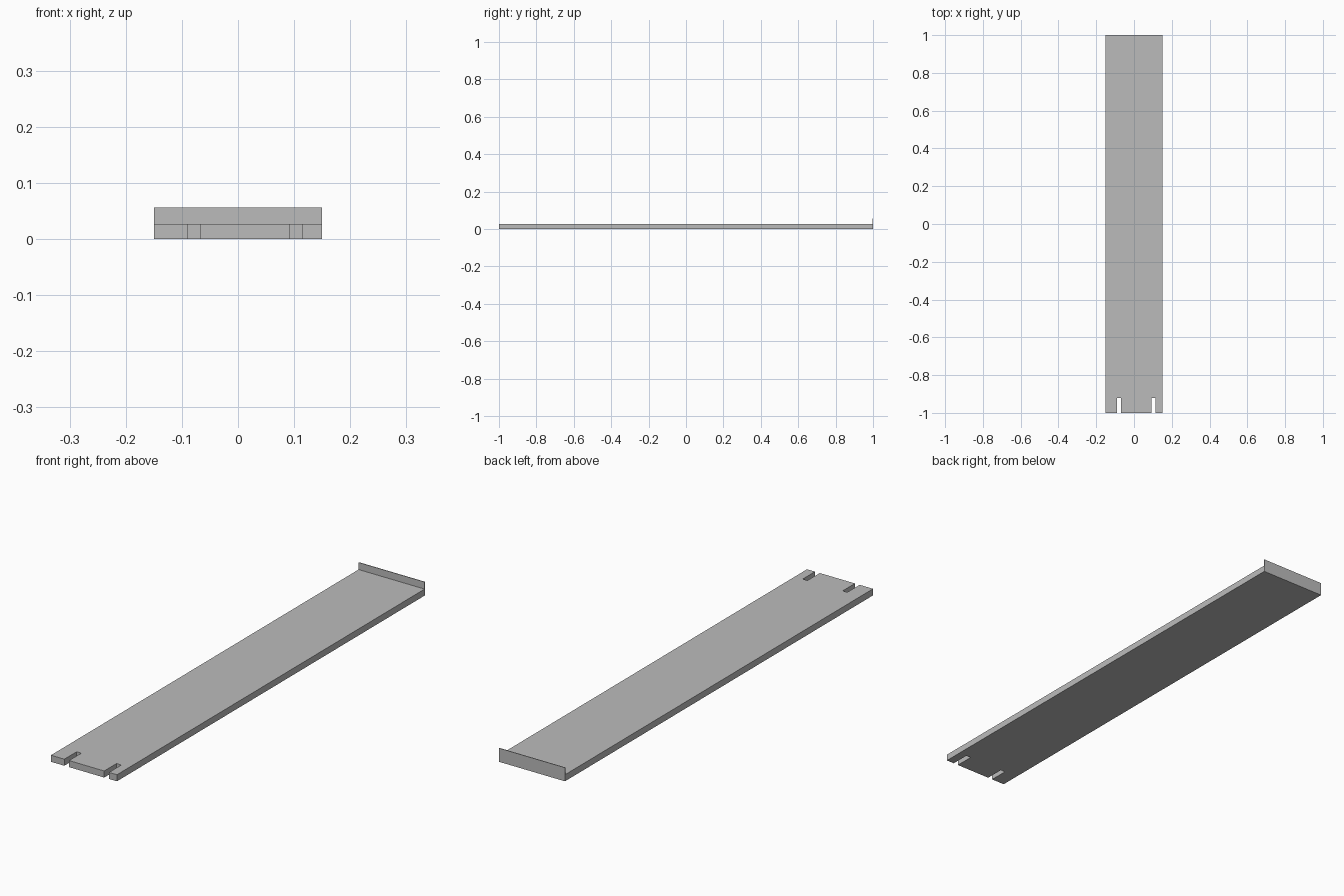
import bpy
import bmesh

cube = bpy.data.objects.get("Cube")
if cube:
    bpy.data.objects.remove(cube, do_unlink=True)

HALF_W, FRONT, BACK = 0.15, -1.0, 1.0
BOARD_TOP, LIP_TOP, LIP_THICK = 0.027, 0.056, 0.003
SLOT_END = -0.92
SLOTS = [(-0.089, -0.068), (0.092, 0.114)]

grey = bpy.data.materials.new("plain_grey")
grey.use_nodes = True
colour = (0.5, 0.5, 0.5, 1)
grey.diffuse_color = colour
grey.node_tree.nodes["Principled BSDF"].inputs["Base Color"].default_value = colour


def extrude_outline(name, outline, height):
    """Raise a flat plan outline from the ground into a solid."""
    bm = bmesh.new()
    face = bm.faces.new([bm.verts.new((x, y, 0)) for x, y in outline])
    raised = bmesh.ops.extrude_face_region(bm, geom=[face], use_keep_orig=True)
    top = [v for v in raised["geom"] if isinstance(v, bmesh.types.BMVert)]
    bmesh.ops.translate(bm, verts=top, vec=(0, 0, height))
    bmesh.ops.recalc_face_normals(bm, faces=bm.faces)
    mesh = bpy.data.meshes.new(name)
    bm.to_mesh(mesh)
    bm.free()
    mesh.materials.append(grey)
    obj = bpy.data.objects.new(name, mesh)
    bpy.context.collection.objects.link(obj)
    return obj


# Long board with two open slots in its front edge
lip_front = BACK - LIP_THICK
plan = [(-HALF_W, FRONT)]
for left, right in SLOTS:
    plan += [(left, FRONT), (left, SLOT_END), (right, SLOT_END), (right, FRONT)]
plan += [(HALF_W, FRONT), (HALF_W, lip_front), (-HALF_W, lip_front)]
extrude_outline("board", plan, BOARD_TOP)

# Thin upright lip closing the back end
extrude_outline("back_lip", [(-HALF_W, lip_front), (HALF_W, lip_front),
                             (HALF_W, BACK), (-HALF_W, BACK)], LIP_TOP)
